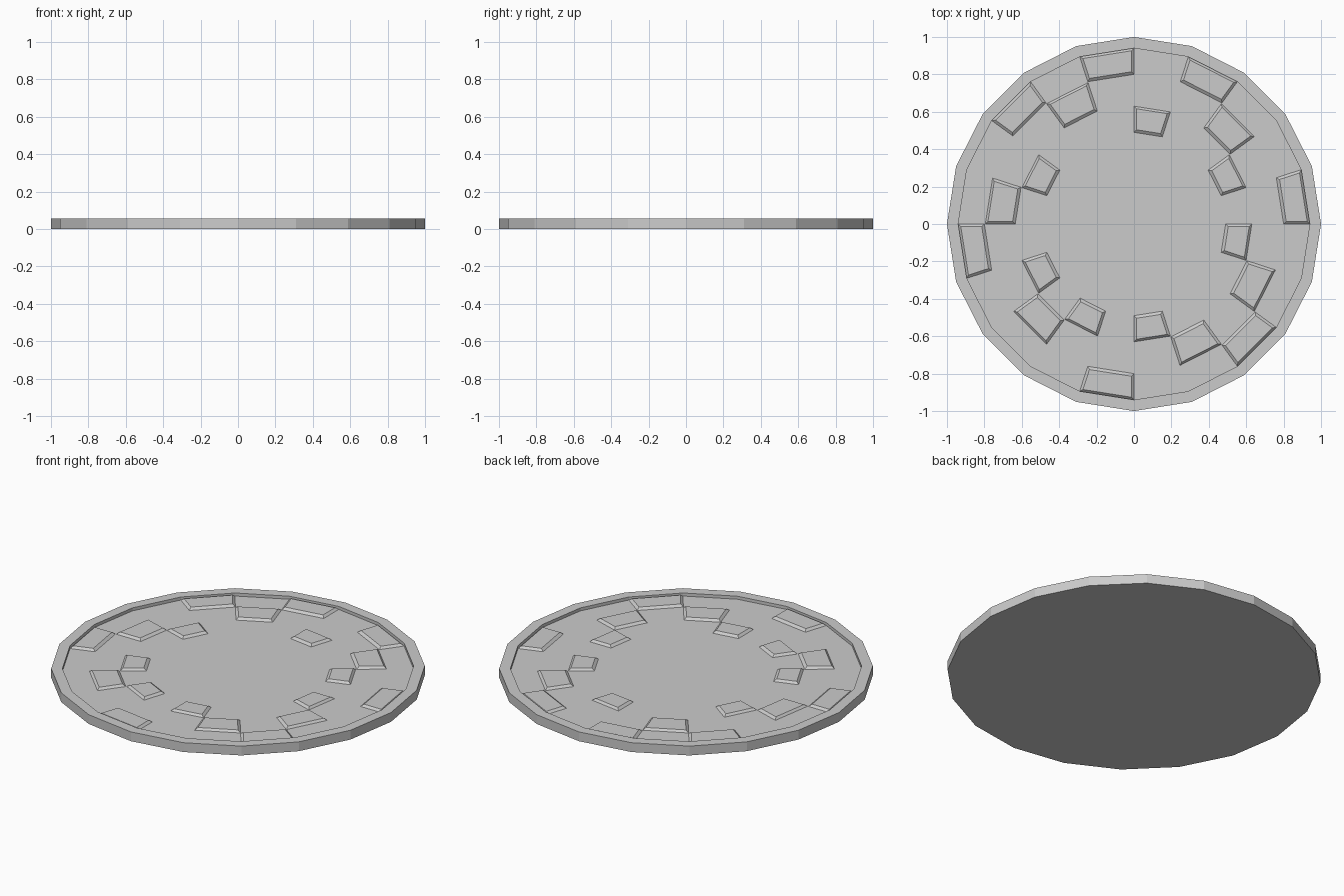
import bpy, bmesh, math

if "Cube" in bpy.data.objects:
    bpy.data.objects.remove(bpy.data.objects["Cube"])

SIDES = 20
STEP = 2 * math.pi / SIDES
R_OUT, R_IN = 1.0, 0.94
Z_TOP, Z_FLOOR, Z_BLOCK = 0.055, 0.037, 0.049
INSET = 0.014


def polar(r, k, z):
    a = STEP * k
    return (r * math.cos(a), r * math.sin(a), z)


def bridge(bm, a, b):
    for i in range(len(a)):
        n = (i + 1) % len(a)
        bm.faces.new((a[i], a[n], b[n], b[i]))


def finish(bm, name):
    bmesh.ops.recalc_face_normals(bm, faces=bm.faces)
    mesh = bpy.data.meshes.new(name)
    bm.to_mesh(mesh)
    bm.free()
    obj = bpy.data.objects.new(name, mesh)
    bpy.context.collection.objects.link(obj)
    return obj


# Shallow twenty-sided dish with a flat raised rim
bm = bmesh.new()
profile = [(R_OUT, 0), (R_OUT, Z_TOP), (R_IN, Z_TOP), (R_IN, Z_FLOOR)]
rings = [[bm.verts.new(polar(r, k, z)) for k in range(SIDES)] for r, z in profile]
for a, b in zip(rings, rings[1:]):
    bridge(bm, a, b)
bm.faces.new(rings[0])
bm.faces.new(rings[-1])
finish(bm, "disc")


def block_loop(bm, r0, r1, k, inset, z):
    # Corner loop of one sector cell, shrunk by inset on all sides
    r0, r1 = r0 + inset, r1 - inset
    d0, d1 = inset / (r0 * STEP), inset / (r1 * STEP)
    corners = ((r0, k + d0), (r1, k + d1), (r1, k + 1 - d1), (r0, k + 1 - d0))
    return [bm.verts.new(polar(r, s, z)) for r, s in corners]


# One raised, tapered paving block per sector, in one of three rings
RADII = {"O": (0.80, 0.94), "M": (0.635, 0.795), "I": (0.49, 0.63)}
LAYOUT = "OIMOIOMOIMOIMIOIMOMI"
for k, ring in enumerate(LAYOUT):
    bm = bmesh.new()
    base = block_loop(bm, *RADII[ring], k, 0, Z_FLOOR)
    top = block_loop(bm, *RADII[ring], k, INSET, Z_BLOCK)
    bridge(bm, base, top)
    bm.faces.new(base)
    bm.faces.new(top)
    finish(bm, f"block_{k + 1}")
